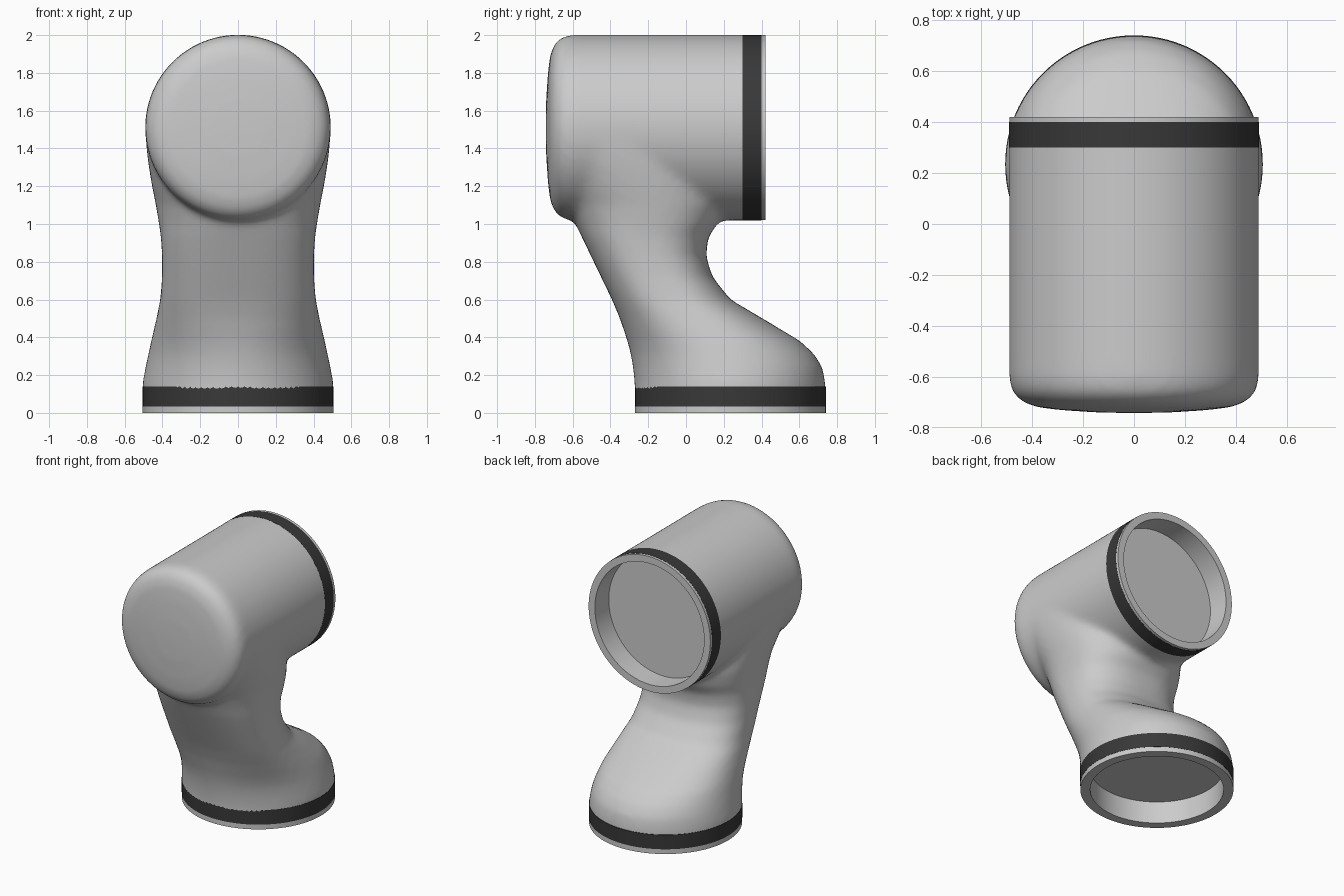
import bpy, bmesh
from math import sin, cos, pi, copysign
from mathutils import Matrix

if "Cube" in bpy.data.objects:
    bpy.data.objects.remove(bpy.data.objects["Cube"])

SEG = 96
BASE = Matrix.Translation((0, 0.235, 0))
ARM = Matrix.Translation((0, 0.42, 1.51)) @ Matrix.Rotation(pi / 2, 4, 'X')

dark = bpy.data.materials.new("dark_band")
dark.diffuse_color = (0.04, 0.04, 0.04, 1)
dark.use_nodes = True
dark.node_tree.nodes["Principled BSDF"].inputs["Base Color"].default_value = dark.diffuse_color


def skin(bm, rings, cap=False):
    """Bridge a list of closed rings of points with quads."""
    loops = [[bm.verts.new(p) for p in ring] for ring in rings]
    for a, b in zip(loops, loops[1:]):
        for i in range(len(a)):
            j = (i + 1) % len(a)
            bm.faces.new((a[i], a[j], b[j], b[i]))
    if cap:
        bm.faces.new(loops[0])
        bm.faces.new(loops[-1])


def lathe(bm, profile, matrix):
    """Turn an (r, h) profile around the local z axis."""
    angles = [2 * pi * i / SEG for i in range(SEG)]
    skin(bm, [[matrix @ Matrix.Translation((r * cos(t), r * sin(t), h)).to_translation()
               for t in angles] for r, h in profile])


def finish(bm, name, mat=None):
    bmesh.ops.remove_doubles(bm, verts=bm.verts, dist=1e-5)
    bmesh.ops.recalc_face_normals(bm, faces=bm.faces)
    me = bpy.data.meshes.new(name)
    bm.to_mesh(me)
    bm.free()
    ob = bpy.data.objects.new(name, me)
    bpy.context.collection.objects.link(ob)
    if mat:
        me.materials.append(mat)
    bpy.ops.object.select_all(action='DESELECT')
    ob.select_set(True)
    bpy.context.view_layer.objects.active = ob
    bpy.ops.object.shade_smooth_by_angle(angle=0.6)
    return ob


# Housing: horizontal barrel with a rounded front cap
bm = bmesh.new()
lathe(bm, [(0, 0.02), (0.491, 0.02), (0.491, 1.03), (0.478, 1.08), (0.445, 1.115),
           (0.39, 1.138), (0.29, 1.151), (0.15, 1.16), (0, 1.163)], ARM)

# Neck sections: z, front y, back y, half width, squareness
sections = [
    (0.04, -0.270, 0.740, 0.506, 2.0), (0.16, -0.272, 0.738, 0.505, 2.0),
    (0.24, -0.280, 0.722, 0.490, 2.05), (0.31, -0.292, 0.680, 0.475, 2.1),
    (0.38, -0.310, 0.605, 0.460, 2.2), (0.50, -0.350, 0.405, 0.432, 2.4),
    (0.60, -0.392, 0.235, 0.412, 2.5), (0.72, -0.450, 0.140, 0.402, 2.5),
    (0.83, -0.503, 0.105, 0.402, 2.5), (0.93, -0.551, 0.118, 0.408, 2.5),
    (1.00, -0.585, 0.165, 0.418, 2.4), (1.10, -0.635, 0.20, 0.435, 2.3),
    (1.20, -0.680, 0.16, 0.455, 2.4), (1.32, -0.716, 0.08, 0.475, 2.6),
    (1.42, -0.733, 0.00, 0.486, 2.8), (1.50, -0.738, -0.10, 0.489, 3.0),
]


def section(z, front, back, half, n):
    def power(v):
        return copysign(abs(v) ** (2 / n), v)
    mid, depth = (front + back) / 2, (back - front) / 2
    return [(half * power(cos(t)), mid + depth * power(sin(t)), z)
            for t in (2 * pi * i / SEG for i in range(SEG))]


skin(bm, [section(*s) for s in sections], cap=True)
housing = finish(bm, "elbow_housing")

# Fuse barrel and neck, soften the blend
remesh = housing.modifiers.new("fuse", 'REMESH')
remesh.mode = 'VOXEL'
remesh.voxel_size = 0.02
soften = housing.modifiers.new("soften", 'SMOOTH')
soften.factor = 0.5
soften.iterations = 14
graph = bpy.context.evaluated_depsgraph_get()
fused = bpy.data.meshes.new_from_object(housing.evaluated_get(graph))
housing.modifiers.clear()

# Trim both open ends where the bands start
bm = bmesh.new()
bm.from_mesh(fused)
for co, no in (((0, 0, 0.13), (0, 0, -1)), ((0, 0.31, 0), (0, 1, 0))):
    part = [f for f in bm.faces if no[2] or f.calc_center_median().z > 0.95]
    geom = set(part)
    for f in part:
        geom.update(f.edges)
        geom.update(f.verts)
    bmesh.ops.bisect_plane(bm, geom=list(geom), plane_co=co, plane_no=no, clear_outer=True)
for f in bm.faces:
    f.smooth = True
bm.to_mesh(fused)
bm.free()
housing.data = fused

# Flanges: recessed grey cup plus a dark band, at each end
for name, matrix, radius, lip, top in (("base", BASE, 0.505, 0.035, 0.14),
                                       ("arm", ARM, 0.49, 0.02, 0.12)):
    bm = bmesh.new()
    lathe(bm, [(0, 0.16), (0.44, 0.16), (0.44, 0), (radius, 0), (radius, lip)], matrix)
    finish(bm, name + "_flange")
    bm = bmesh.new()
    lathe(bm, [(radius, lip), (radius + 0.001, lip), (radius + 0.001, top),
               (radius - 0.03, top)], matrix)
    finish(bm, name + "_band", dark)
